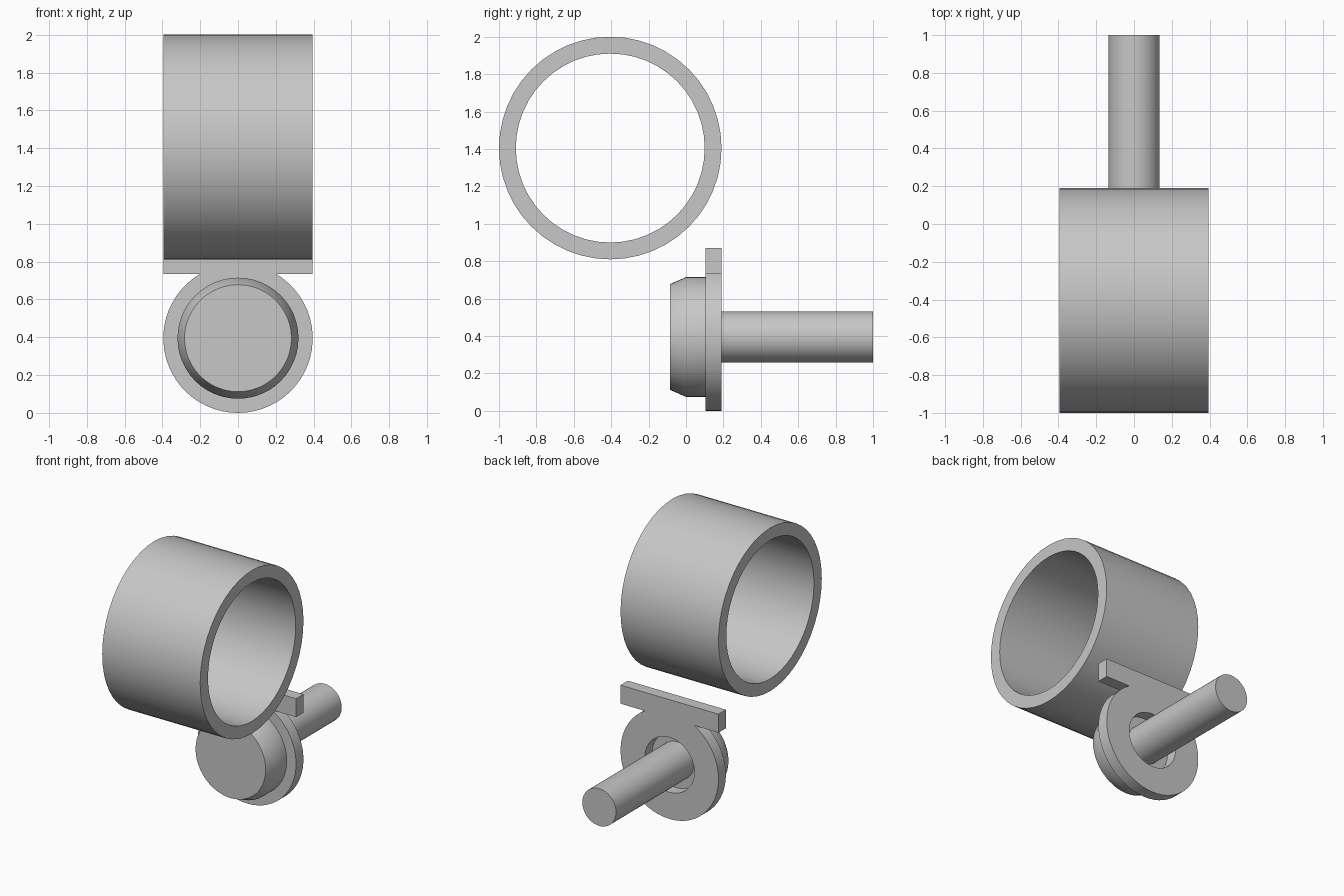
import bpy, bmesh
from math import radians, pi, sin, cos, asin
from mathutils import Matrix, Vector

cube = bpy.data.objects.get("Cube")
if cube:
    bpy.data.objects.remove(cube, do_unlink=True)

SEGMENTS = 48
HALF_WIDTH = 0.395
BOLT_Z = 0.395
PLATE_FRONT, PLATE_BACK = 0.105, 0.19

# Single plain metal colour
grey = bpy.data.materials.new("plain_grey")
grey.use_nodes = True
colour = (0.57, 0.57, 0.57, 1)
grey.diffuse_color = colour
grey.node_tree.nodes["Principled BSDF"].inputs["Base Color"].default_value = colour


def finish(name, bm):
    """Clean the mesh, add it to the scene and smooth its round faces."""
    bmesh.ops.remove_doubles(bm, verts=bm.verts, dist=1e-4)
    bmesh.ops.recalc_face_normals(bm, faces=bm.faces)
    mesh = bpy.data.meshes.new(name)
    bm.to_mesh(mesh)
    bm.free()
    mesh.materials.clear()
    mesh.materials.append(grey)
    obj = bpy.data.objects.new(name, mesh)
    bpy.context.collection.objects.link(obj)
    bpy.ops.object.select_all(action="DESELECT")
    obj.select_set(True)
    bpy.context.view_layer.objects.active = obj
    bpy.ops.object.shade_smooth_by_angle(angle=radians(30))
    return obj


def lathe(name, profile, axis, centre, closed=False):
    """Turn (radius, position along axis) points around an axis."""
    axis, centre = Vector(axis), Vector(centre)
    bm = bmesh.new()
    verts = [bm.verts.new(centre + axis * a + Vector((0, 0, r))) for r, a in profile]
    edges = [bm.edges.new(pair) for pair in zip(verts, verts[1:])]
    if closed:
        edges.append(bm.edges.new((verts[-1], verts[0])))
    bmesh.ops.spin(bm, geom=verts + edges, cent=centre, axis=axis,
                   angle=2 * pi, steps=SEGMENTS)
    return finish(name, bm)


def plate(name, outlines, y_front, y_back):
    """Extrude x-z outlines (outer, then holes) between two depths."""
    curve = bpy.data.curves.new(name + "_outline", "CURVE")
    curve.dimensions = "2D"
    curve.fill_mode = "BOTH"
    curve.extrude = (y_back - y_front) / 2
    for points in outlines:
        spline = curve.splines.new("POLY")
        spline.points.add(len(points) - 1)
        for point, (x, z) in zip(spline.points, points):
            point.co = (x, z, 0, 1)
        spline.use_cyclic_u = True
    helper = bpy.data.objects.new(name + "_outline", curve)
    bpy.context.collection.objects.link(helper)
    bpy.context.view_layer.update()
    solid = helper.evaluated_get(bpy.context.evaluated_depsgraph_get())
    bm = bmesh.new()
    bm.from_mesh(solid.to_mesh())
    solid.to_mesh_clear()
    bpy.data.objects.remove(helper, do_unlink=True)
    bm.transform(Matrix.Translation((0, (y_front + y_back) / 2, 0))
                 @ Matrix.Rotation(pi / 2, 4, "X"))
    return finish(name, bm)


def arc(radius, start, end, steps):
    return [(radius * cos(start + (end - start) * i / steps),
             BOLT_Z + radius * sin(start + (end - start) * i / steps))
            for i in range(steps + 1)]


# Large open ring lying across the model
lathe("clamp_ring",
      [(0.505, -HALF_WIDTH), (0.595, -HALF_WIDTH),
       (0.595, HALF_WIDTH), (0.505, HALF_WIDTH)],
      (1, 0, 0), (0, -0.405, 1.405), closed=True)

# Round washer plate with a straight tab on top and a hole for the bolt
tab_low, tab_high = 0.735, 0.87
neck = asin((tab_low - BOLT_Z) / HALF_WIDTH)
outer = arc(HALF_WIDTH, pi - neck, 2 * pi + neck, SEGMENTS)
outer += [(HALF_WIDTH, tab_low), (HALF_WIDTH, tab_high),
          (-HALF_WIDTH, tab_high), (-HALF_WIDTH, tab_low)]
hole = arc(0.2, 0, 2 * pi, SEGMENTS)[:-1]
plate("tab_washer", [outer, hole], PLATE_FRONT, PLATE_BACK)

# Bolt with a chamfered round head and a plain shaft
lathe("bolt",
      [(0, -0.085), (0.283, -0.085), (0.32, 0), (0.32, PLATE_FRONT),
       (0.136, PLATE_FRONT), (0.136, 1), (0, 1)],
      (0, 1, 0), (0, 0, BOLT_Z))
